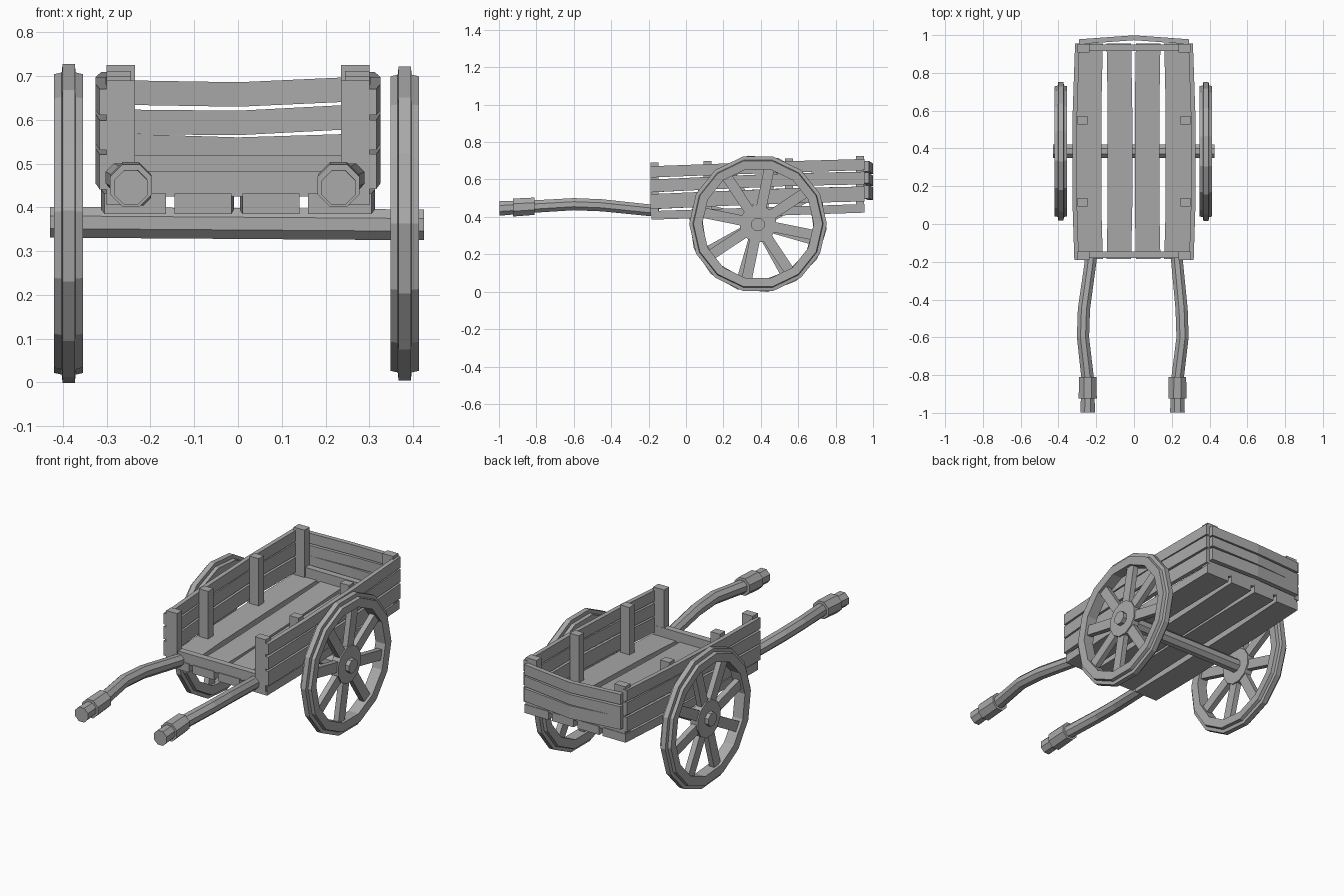
import bpy, bmesh, math, random
from mathutils import Vector, Matrix

random.seed(4)
cube = bpy.data.objects.get("Cube")
if cube:
    bpy.data.objects.remove(cube)

wood = bpy.data.materials.new("grey_wood")
wood.use_nodes = True
GREY = (0.4, 0.4, 0.4, 1)
wood.diffuse_color = GREY
wood.node_tree.nodes["Principled BSDF"].inputs["Base Color"].default_value = GREY


def finish(name, bm):
    bmesh.ops.recalc_face_normals(bm, faces=bm.faces)
    mesh = bpy.data.meshes.new(name)
    bm.to_mesh(mesh)
    bm.free()
    mesh.materials.append(wood)
    obj = bpy.data.objects.new(name, mesh)
    bpy.context.collection.objects.link(obj)
    return obj


def loft(name, rings, closed=False):
    """Skin a list of point rings; cap the ends unless closed."""
    bm = bmesh.new()
    loops = [[bm.verts.new(p) for p in ring] for ring in rings]
    n = len(loops[0])
    pairs = list(zip(loops, loops[1:]))
    if closed:
        pairs.append((loops[-1], loops[0]))
    else:
        bm.faces.new(loops[0])
        bm.faces.new(loops[-1])
    for a, b in pairs:
        for i in range(n):
            j = (i + 1) % n
            bm.faces.new((a[i], a[j], b[j], b[i]))
    return finish(name, bm)


def plank(name, path, across, up):
    """Rectangular board swept along a path; across and up are full sizes."""
    a, u = Vector(across) / 2, Vector(up) / 2
    return loft(name, [[Vector(p) + s * a + t * u for s, t in
                        ((-1, -1), (1, -1), (1, 1), (-1, 1))] for p in path])


def box(name, lo, hi):
    mid = [(a + b) / 2 for a, b in zip(lo, hi)]
    return plank(name, [(mid[0], mid[1], lo[2]), (mid[0], mid[1], hi[2])],
                 (hi[0] - lo[0], 0, 0), (0, hi[1] - lo[1], 0))


def pole(name, stations, axis, sides=8):
    """Faceted rod; stations are (centre, radius) along the x or y axis."""
    rings = []
    for c, r in stations:
        ring = []
        for i in range(sides):
            t = math.tau * (i + 0.5) / sides
            d = (0, r * math.cos(t), r * math.sin(t)) if axis == "x" else (
                r * math.cos(t), 0, r * math.sin(t))
            ring.append(Vector(c) + Vector(d))
        rings.append(ring)
    return loft(name, rings)


RISE = 0.033  # the bed climbs gently to the back


def lift(y):
    return RISE * (y + 0.19)


# Floor boards, slightly bowed, with gaps
for i, (x0, x1) in enumerate(((-0.305, -0.165), (-0.145, -0.015),
                              (0.01, 0.14), (0.16, 0.305))):
    x, bow = (x0 + x1) / 2, (-0.008, 0.006, -0.006, 0.008)[i]
    path = [(x + b, y, 0.408 + lift(y)) for y, b in
            ((-0.185, 0), (0.1, bow), (0.6, bow), (0.955, 0))]
    plank("floor_board_%d" % (i + 1), path, (x1 - x0, 0, 0), (0, 0, 0.046))

# Cross rails over the floor ends
box("front_rail", (-0.29, -0.18, 0.425), (0.29, -0.145, 0.483))
box("back_rail", (-0.29, 0.915, 0.46), (0.29, 0.95, 0.52))

# Side boards and posts
for name, s in (("left", 1), ("right", -1)):
    for i, z in enumerate((0.485, 0.57, 0.642)):
        h = (0.08, 0.068, 0.06)[i]
        j = random.uniform(-0.006, 0.006)
        path = [(s * x, y, z + lift(y) + k) for x, y, k in
                ((0.304, -0.19, j), (0.314, 0.12, 0), (0.314, 0.55, -j), (0.3, 0.955, 0))]
        plank("%s_side_board_%d" % (name, i + 1), path, (0.024, 0, 0), (0, 0, h))
    for i, (y, top) in enumerate(((-0.168, 0.69), (0.115, 0.7), (0.55, 0.712), (0.93, 0.725))):
        x0 = 0.235 if i in (0, 3) else 0.245
        lo, hi = sorted((s * x0, s * 0.3))
        box("%s_post_%d" % (name, i + 1), (lo, y - 0.022, 0.405 + lift(y)), (hi, y + 0.022, top))

# Tailboards, bowed outward and sagging in the middle
for i, (z, h, tilt) in enumerate(((0.53, 0.07, 0.0), (0.598, 0.056, 0.006), (0.663, 0.056, 0.004))):
    path = [(x, y, z + d + tilt * x / 0.28) for x, y, d in
            ((-0.29, 0.965, 0.004), (0, 0.986, -0.005), (0.29, 0.965, 0.004))]
    plank("tail_board_%d" % (i + 1), path, (0, 0.026, 0), (0, 0, h))

# Shafts with thick grips
for name, s, x0, x1, x2 in (("left", 1, 0.228, 0.257, 0.23), ("right", -1, 0.23, 0.27, 0.245)):
    pole(name + "_shaft", [((s * x0, -0.15, 0.434), 0.034), ((s * x0, -0.2, 0.436), 0.034),
                           ((s * (x1 - 0.005), -0.45, 0.462), 0.035),
                           ((s * x1, -0.6, 0.468), 0.035),
                           ((s * x2, -0.82, 0.455), 0.036), ((s * x2, -0.998, 0.445), 0.042)], "y")
    pole(name + "_grip", [((s * x2, -0.81, 0.457), 0.05), ((s * x2, -0.925, 0.45), 0.052)], "y")

# Axle
AY, AZ = 0.385, 0.363
pole("axle", [((-0.43, AY, AZ + 0.003), 0.038), ((0.425, AY, AZ - 0.003), 0.038)], "x")


# Wheels: faceted rim with a raised tread, hub disc and spokes
def wheel(name, cx, turn):
    profile = ((0.298, -0.03), (0.345, -0.033), (0.349, -0.016), (0.368, -0.014),
               (0.368, 0.014), (0.349, 0.016), (0.345, 0.033), (0.298, 0.03))
    rings = []
    for i in range(14):
        t = math.tau * (i + 0.5) / 14 + turn
        rings.append([Vector((cx + w, AY + r * math.sin(t), AZ + r * math.cos(t)))
                      for r, w in profile])
    loft(name + "_rim", rings, closed=True)
    pole(name + "_hub", [((cx - 0.022, AY, AZ), 0.1), ((cx + 0.022, AY, AZ), 0.1)], "x", 12)
    for i in range(8):
        t = math.tau * i / 8 + turn + 0.2
        out = Vector((0, math.sin(t), math.cos(t)))
        side = Vector((0, math.cos(t), -math.sin(t)))
        c = Vector((cx, AY, AZ))
        plank("%s_spoke_%d" % (name, i + 1), [c + out * 0.07, c + out * 0.315],
              (0.03, 0, 0), side * 0.055)


wheel("left_wheel", 0.381, 0.0)
wheel("right_wheel", -0.387, 0.08)
